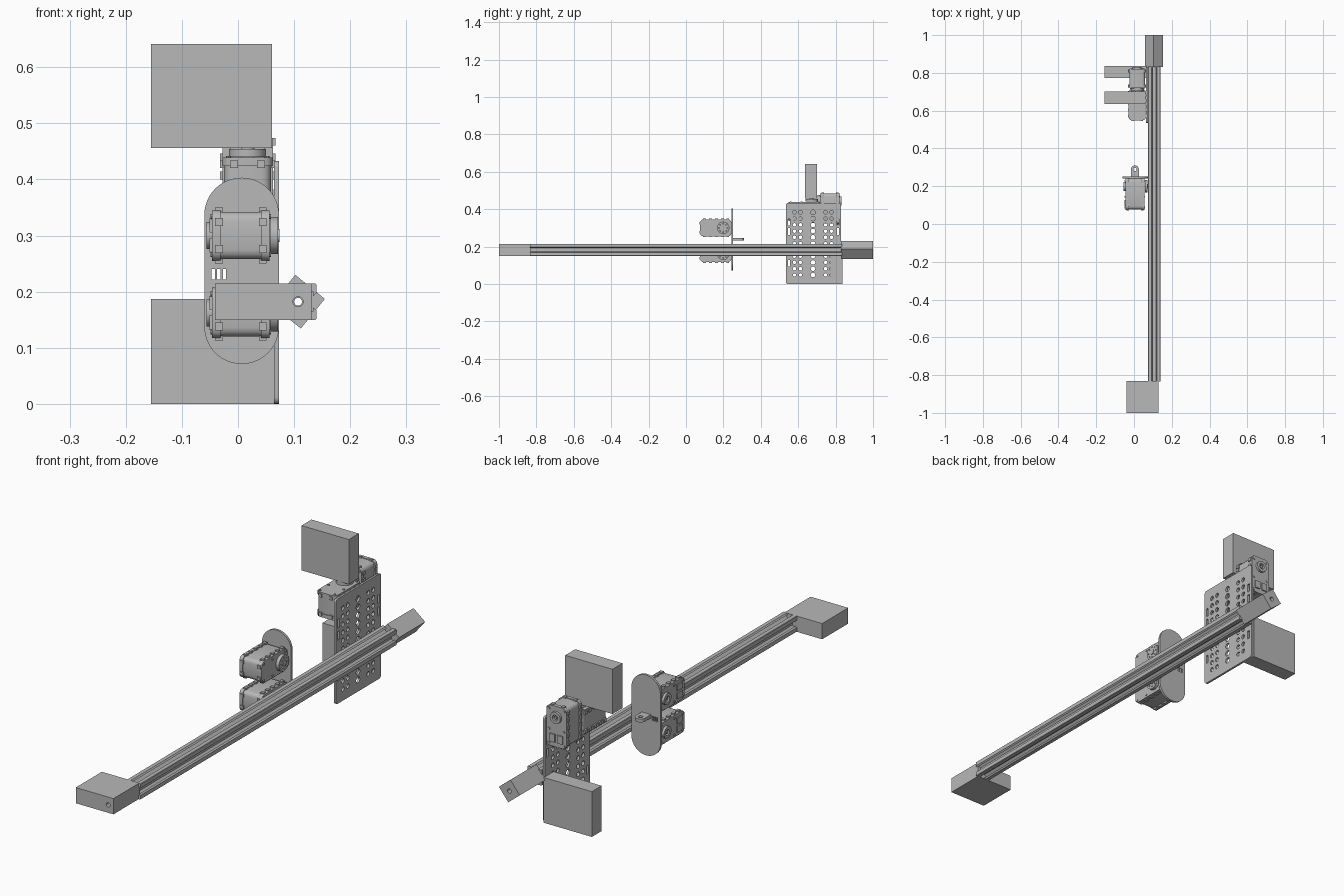
import bpy, bmesh
from math import cos, sin, pi, radians
from mathutils import Matrix, Vector

cube = bpy.data.objects.get("Cube")
if cube:
    bpy.data.objects.remove(cube)

GREY = (0.48, 0.48, 0.48, 1)
mat = bpy.data.materials.new("plain grey")
mat.use_nodes = True
mat.diffuse_color = GREY
mat.node_tree.nodes["Principled BSDF"].inputs["Base Color"].default_value = GREY

X, Y, Z = Vector((1, 0, 0)), Vector((0, 1, 0)), Vector((0, 0, 1))


def frame(origin, u, v):
    """Placement whose local axes are u, v and their cross product."""
    m = Matrix((u, v, u.cross(v))).transposed().to_4x4()
    m.translation = origin
    return m


def circle(u, v, r, n=20):
    return [(u + r * cos(2 * pi * i / n), v + r * sin(2 * pi * i / n)) for i in range(n)]


def rounded(u0, u1, v0, v1, r=0.0, n=4):
    """Rectangle outline; n steps per rounded corner."""
    if r == 0:
        return [(u0, v0), (u1, v0), (u1, v1), (u0, v1)]
    corners = [(u1 - r, v1 - r), (u0 + r, v1 - r), (u0 + r, v0 + r), (u1 - r, v0 + r)]
    pts = []
    for k, (cu, cv) in enumerate(corners):
        for i in range(n + 1):
            a = (k + i / n) * pi / 2
            pts.append((cu + r * cos(a), cv + r * sin(a)))
    return pts


def sheet(outlines, w0, w1):
    """Mesh of a filled outline (later outlines are holes) from w0 to w1."""
    cu = bpy.data.curves.new("outline", 'CURVE')
    cu.dimensions, cu.fill_mode = '2D', 'BOTH'
    cu.extrude = (w1 - w0) / 2
    for pts in outlines:
        s = cu.splines.new('POLY')
        s.points.add(len(pts) - 1)
        for p, (a, b) in zip(s.points, pts):
            p.co = (a, b, 0, 1)
        s.use_cyclic_u = True
    tmp = bpy.data.objects.new("outline", cu)
    bpy.context.collection.objects.link(tmp)
    deps = bpy.context.evaluated_depsgraph_get()
    me = bpy.data.meshes.new_from_object(tmp.evaluated_get(deps))
    bpy.data.objects.remove(tmp)
    bpy.data.curves.remove(cu)
    me.transform(Matrix.Translation((0, 0, (w0 + w1) / 2)))
    bm = bmesh.new()
    bm.from_mesh(me)
    bmesh.ops.remove_doubles(bm, verts=bm.verts, dist=1e-5)
    bmesh.ops.recalc_face_normals(bm, faces=bm.faces)
    bm.to_mesh(me)
    bm.free()
    return me


made = []


def place(name, me, matrix):
    ob = bpy.data.objects.new(name, me)
    bpy.context.collection.objects.link(ob)
    ob.matrix_world = matrix
    me.materials.clear()
    me.materials.append(mat)
    made.append(ob)
    return ob


def box(name, x, y, z):
    place(name, sheet([rounded(*x, *y)], *z), Matrix())


# Slotted rail: one side of the section turned four times
half = 0.0325
side = [(-0.95, 1), (-0.46, 1), (-0.31, 0.82), (-0.55, 0.82), (-0.55, 0.66), (-0.28, 0.39)]
side += [(-a, b) for a, b in reversed(side)]
section = []
for k in range(4):
    c, s = cos(-k * pi / 2), sin(-k * pi / 2)
    section += [(half * (a * c - b * s), half * (a * s + b * c)) for a, b in side]
rail_axis = Vector((0.107, 0, 0.182))
along = frame(rail_axis, X, Z)
place("rail", sheet([section, circle(0, 0, 0.007)], -0.835, 0.835), along)

# End blocks
hole = circle(0, 0, 0.009)
place("front_block", sheet([rounded(-0.148, 0.024, -half, half), hole], 0.83, 1.0), along)
place("rear_block", sheet([rounded(-0.034, 0.034, -0.034, 0.034), hole], -1.0, -0.83),
      along @ Matrix.Rotation(radians(-39), 4, 'Z'))

# Perforated upright plate
holes = []
for i in range(11):
    v = 0.048 + 0.0335 * i
    for u in (0.58, 0.612, 0.746, 0.778):
        holes.append(circle(u, v, 0.0095, 12))
    holes.append(circle(0.679, v, 0.0125, 12))
for u in (0.551, 0.812):
    for v in (0.11, 0.28, 0.33):
        holes.append(rounded(u - 0.006, u + 0.006, v - 0.018, v + 0.018))
place("perforated_plate", sheet([rounded(0.534, 0.83, 0, 0.433, 0.012)] + holes, 0.064, 0.073),
      frame((0, 0, 0), Y, Z))

# Flat slabs carried by the motors
box("upper_slab", (-0.155, 0.061), (0.636, 0.701), (0.456, 0.641))
box("lower_slab", (-0.155, 0.065), (0.772, 0.836), (0, 0.187))

# Oval carrier plate with its drilled tab
slots = [rounded(a - 0.003, a + 0.003, 0.222, 0.24) for a in (-0.044, -0.034, -0.024)]
place("oval_plate", sheet([rounded(-0.06, 0.073, 0.071, 0.403, 0.0664, 14)] + slots, -0.252, -0.242),
      frame((0, 0, 0), X, Z))
tab = [(-0.016, 0.25), (0.026, 0.25)]
tab += [(0.005 + 0.021 * cos(i * pi / 12), 0.289 + 0.021 * sin(i * pi / 12)) for i in range(13)]
place("drilled_tab", sheet([tab, circle(0.005, 0.289, 0.009)], 0.231, 0.245), Matrix())

# Motor: case, flanged covers, lugs, output horn and idler, around its shaft
parts = [([rounded(-0.121, 0.041, -0.042, 0.042, 0.016, 3)], -0.037, 0.037),
         ([circle(0, 0, 0.033, 32)] +
          [circle(0.023 * cos(k * pi / 4), 0.023 * sin(k * pi / 4), 0.003, 8) for k in range(8)],
          0.052, 0.066),
         ([circle(0, 0, 0.012)], 0.06, 0.069),
         ([circle(0, 0, 0.024, 28), circle(0, 0, 0.012)], -0.061, -0.048),
         ([circle(0, 0, 0.006)], -0.059, -0.048)]
for s in (-1, 1):
    lo, hi = sorted((s * 0.036, s * 0.051))
    parts.append(([rounded(-0.124, 0.044, -0.045, 0.045, 0.018, 3)], lo, hi))
    # connector sockets and cover screws
    parts.append(([rounded(-0.105, -0.072, *sorted((s * 0.005, s * 0.03)))], -0.056, -0.05))
    for u in (-0.112, -0.055, 0.03):
        for v in (-0.034, 0.034):
            parts.append(([circle(u, v, 0.005, 10)], *sorted((s * 0.05, s * 0.054))))
    # lugs along the long edges and the end
    lo, hi = sorted((s * 0.032, s * 0.046))
    for u in (-0.1, -0.068, -0.036, -0.004, 0.024):
        for v in (-1, 1):
            parts.append(([rounded(u - 0.007, u + 0.007, *sorted((v * 0.038, v * 0.0495)))], lo, hi))
    for v in (-0.024, 0.024):
        parts.append(([rounded(-0.128, -0.115, v - 0.007, v + 0.007)], lo, hi))
        parts.append(([rounded(0.036, 0.047, v - 0.007, v + 0.007)], lo, hi))

bm = bmesh.new()
for outlines, w0, w1 in parts:
    piece = sheet(outlines, w0, w1)
    bm.from_mesh(piece)
    bpy.data.meshes.remove(piece)
motor = bpy.data.meshes.new("motor")
bm.to_mesh(motor)
bm.free()

for name, origin, u, v in (("carrier_motor_upper", (0.005, 0.199, 0.3), Y, Z),
                           ("carrier_motor_lower", (0.005, 0.199, 0.162), Y, Z),
                           ("plate_motor_level", (0.017, 0.672, 0.388), Y, -X),
                           ("plate_motor_upright", (0.017, 0.77, 0.443), Z, -X)):
    place(name, motor.copy(), frame(origin, u, v))

# Smooth the round parts, keep edges sharp
bpy.ops.object.select_all(action='DESELECT')
for ob in made:
    ob.select_set(True)
bpy.context.view_layer.objects.active = made[0]
bpy.ops.object.shade_smooth_by_angle(angle=radians(31))
